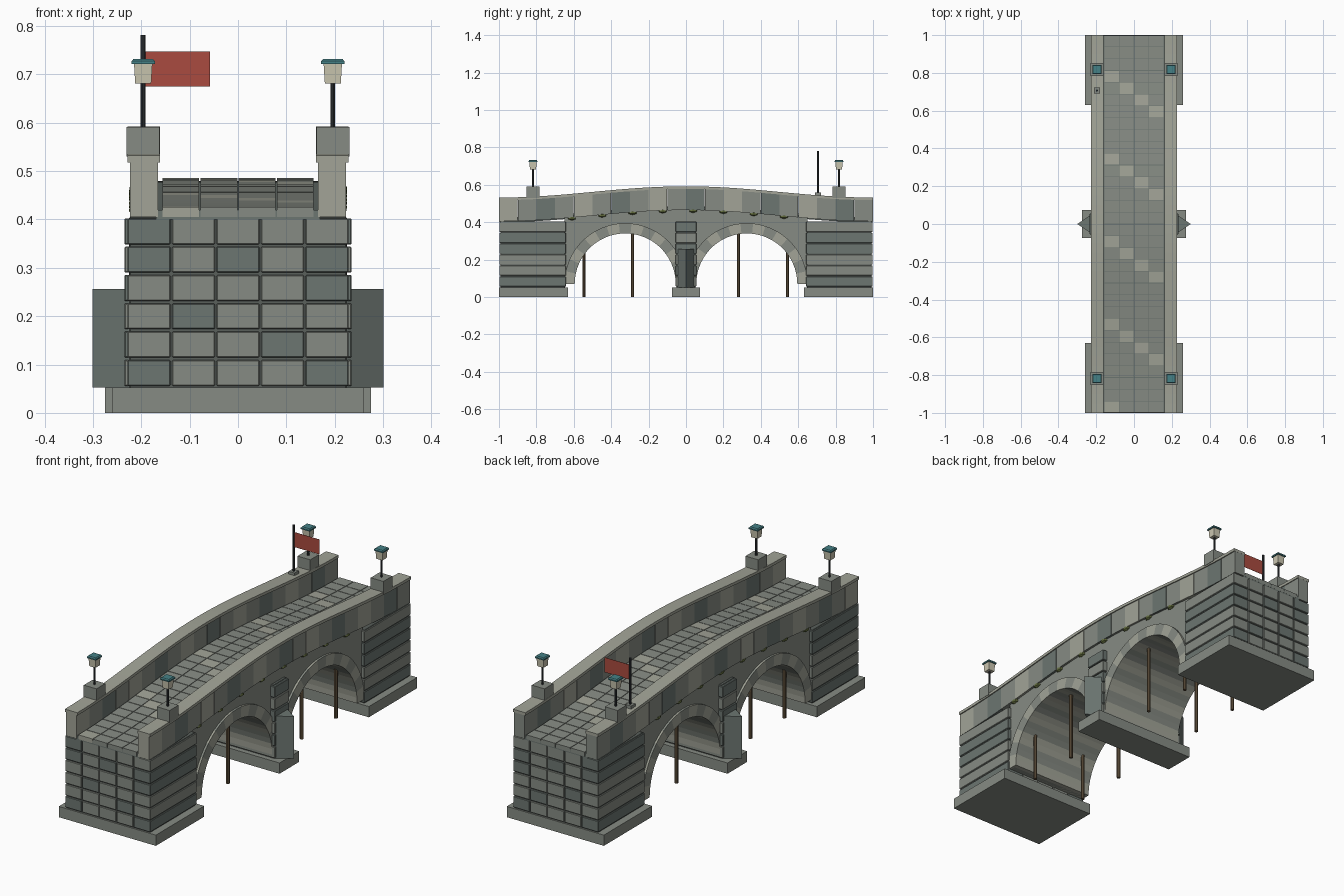
import bpy, bmesh
from math import cos, sin, pi, sqrt

if "Cube" in bpy.data.objects:
    bpy.data.objects.remove(bpy.data.objects["Cube"])

COLORS = {
    "stone": (0.24, 0.26, 0.23), "dark": (0.15, 0.18, 0.165), "pale": (0.36, 0.37, 0.31),
    "core": (0.10, 0.115, 0.105), "iron": (0.03, 0.035, 0.04), "teal": (0.06, 0.22, 0.24),
    "glass": (0.60, 0.57, 0.44), "red": (0.40, 0.07, 0.05), "wood": (0.13, 0.09, 0.05),
    "moss": (0.13, 0.16, 0.05)}
MATS = {}
for key, rgb in COLORS.items():
    MATS[key] = bpy.data.materials.new(key)
    MATS[key].diffuse_color = (*rgb, 1)


class Part:
    """Collects solids into one named object."""
    def __init__(self, name):
        self.name, self.bm, self.slots = name, bmesh.new(), []

    def slot(self, mat):
        if mat not in self.slots:
            self.slots.append(mat)
        return self.slots.index(mat)

    def loft(self, sections, mat):
        m = self.slot(mat)
        rings = [[self.bm.verts.new(p) for p in s] for s in sections]
        n = len(rings[0])
        faces = [rings[0][::-1], rings[-1]]
        for a, b in zip(rings, rings[1:]):
            faces += [(a[i], a[(i + 1) % n], b[(i + 1) % n], b[i]) for i in range(n)]
        for f in faces:
            self.bm.faces.new(f).material_index = m

    def span(self, x0, x1, ys, lo, hi, mat):
        """Solid running along y whose bottom and top heights are functions of y."""
        self.loft([[(x0, y, lo(y)), (x1, y, lo(y)), (x1, y, hi(y)), (x0, y, hi(y))] for y in ys], mat)

    def box(self, x0, x1, y0, y1, z0, z1, mat):
        self.span(x0, x1, (y0, y1), lambda y: z0, lambda y: z1, mat)

    def post(self, x, y, profile, n, mat):
        """Vertical n-sided solid from (radius, z) pairs."""
        a0 = pi / n
        self.loft([[(x + r * cos(a0 + 2 * pi * i / n), y + r * sin(a0 + 2 * pi * i / n), z)
                    for i in range(n)] for r, z in profile], mat)

    def done(self, bevel=0):
        bmesh.ops.recalc_face_normals(self.bm, faces=self.bm.faces[:])
        me = bpy.data.meshes.new(self.name)
        self.bm.to_mesh(me)
        self.bm.free()
        for s in self.slots:
            me.materials.append(MATS[s])
        ob = bpy.data.objects.new(self.name, me)
        bpy.context.collection.objects.link(ob)
        if bevel:
            mod = ob.modifiers.new("bevel", "BEVEL")
            mod.width, mod.segments = bevel, 1
        return ob


def rise(y):
    return 0.03 * (1 + cos(pi * y))


def level(z):
    return lambda y: z + rise(y)


def lin(a, b, n):
    return [a + (b - a) * i / n for i in range(n + 1)]


AC, AZ, RI, RO = 0.325, 0.07, 0.27, 0.325   # arch centre, springing height, radii
COURSE = 0.0585

# plinths under abutments and pier
p = Part("plinths")
for s in (-1, 1):
    p.box(-0.26, 0.26, min(s, s * 0.63), max(s, s * 0.63), 0, 0.052, "stone")
p.box(-0.275, 0.275, -0.075, 0.075, 0, 0.052, "stone")
p.done()

# abutments: five columns by six courses of long blocks around a core
for s, name in ((-1, "front_abutment"), (1, "back_abutment")):
    p = Part(name)
    lo, hi = sorted((s * 0.642, s * 0.998))
    p.box(-0.224, 0.224, lo + 0.006, hi - 0.006, 0.05, 0.405, "core")
    for r in range(6):
        for c in range(5):
            x, z = -0.23 + c * 0.092, 0.054 + r * COURSE
            dark = (c + 2 * r) % 5 == 0 or (r in (0, 4) and c in (0, 4))
            p.box(x + 0.002, x + 0.09, lo, hi, z + 0.002, z + COURSE - 0.003, "dark" if dark else "stone")
    p.done(0.002)

# centre pier courses
p = Part("pier")
p.box(-0.225, 0.225, -0.05, 0.05, 0.05, 0.405, "core")
for r in range(6):
    z = 0.054 + r * COURSE
    p.box(-0.235, 0.235, -0.055, 0.055, z + 0.002, z + COURSE - 0.003, "dark" if r % 2 else "stone")
p.done(0.002)

# pointed cutwaters on both pier faces
p = Part("cutwaters")
for s in (-1, 1):
    p.loft([[(s * 0.225, -0.05, z), (s * 0.301, 0, z), (s * 0.225, 0.05, z)] for z in (0.052, 0.256)], "dark")
p.done()

# arch rings of full-width voussoirs
p = Part("arch_rings")
N = 15
for c in (-AC, AC):
    for i in range(N):
        angs = lin(pi * i / N, pi * (i + 1) / N, 2)
        secs = []
        for a in angs:
            ca, sa = cos(a), sin(a)
            secs.append([(x, c + r * ca, AZ + r * sa)
                         for x, r in ((-0.222, RI), (0.222, RI), (0.222, RO), (-0.222, RO))])
        p.loft(secs, "stone" if i % 2 else "pale")
p.done()

# spandrel walls above the arches
RM = 0.29


def spandrel_bottom(y):
    return AZ + sqrt(max(0, RM ** 2 - (abs(y) - AC) ** 2))


p = Part("spandrel_walls")
half = [AC - RM * cos(pi * i / 24) for i in range(25)]
ys = [-0.65] + [-y for y in reversed(half)] + half + [0.65]
p.span(-0.212, 0.212, ys, spandrel_bottom, level(0.41), "stone")
p.done()

# roadway bed and paving stones with a diagonal pale pattern
p = Part("roadway_bed")
p.span(-0.17, 0.17, lin(-0.998, 0.998, 40), level(0.40), level(0.419), "dark")
p.done()
p = Part("paving")
for i in range(32):
    for j in range(4):
        x, y = -0.158 + j * 0.079, -1 + i * 0.0625
        p.span(x + 0.0015, x + 0.0775, (y + 0.0015, y + 0.061), level(0.405), level(0.426),
               "pale" if (i + j) % 7 == 0 else "stone")
p.done()

# parapets with coping
for s, name in ((-1, "left_parapet"), (1, "right_parapet")):
    p = Part(name)
    x0, x1 = sorted((s * 0.165, s * 0.223))
    for i in range(20):
        y = -1 + i * 0.1
        p.span(x0, x1, lin(y + 0.0005, y + 0.0995, 2), level(0.405), level(0.52),
               ("pale", "stone", "dark", "stone")[i % 4])
    x0, x1 = sorted((s * 0.161, s * 0.228))
    p.span(x0, x1, lin(-1, 1, 40), level(0.518), level(0.532), "pale")
    p.done()

# moss tufts under the parapets
p = Part("moss_tufts")
for s in (-1, 1):
    for k in range(8):
        y = -0.61 + k * 0.162
        z = 0.402 + rise(y)
        m = p.slot("moss")
        geo = bmesh.ops.create_icosphere(p.bm, subdivisions=1, radius=1)["verts"]
        for v in geo:
            v.co = (s * 0.215 + v.co.x * 0.012, y + v.co.y * 0.024, z + v.co.z * 0.012)
        for f in {f for v in geo for f in v.link_faces}:
            f.material_index = m
p.done()

# lamps on stone pedestals
R2 = sqrt(2)
for sx in (-1, 1):
    for sy in (-1, 1):
        p = Part(f"lamp_{'left' if sx < 0 else 'right'}_{'front' if sy < 0 else 'back'}")
        x, y = sx * 0.196, sy * 0.818
        p.box(x - 0.034, x + 0.034, y - 0.034, y + 0.034, 0.53, 0.591, "stone")
        p.post(x, y, [(0.005, 0.59), (0.005, 0.682)], 8, "iron")
        p.post(x, y, [(0.0165 * R2, 0.681), (0.019 * R2, 0.722)], 4, "glass")
        p.post(x, y, [(0.024 * R2, 0.721), (0.024 * R2, 0.727), (0.02 * R2, 0.732)], 4, "teal")
        p.done()

# flagpole with foot
p = Part("flagpole")
p.box(-0.212, -0.18, 0.69, 0.722, 0.535, 0.558, "stone")
p.post(-0.196, 0.706, [(0.0055, 0.55), (0.0055, 0.781)], 8, "iron")
p.done()
p = Part("flag")
p.box(-0.192, -0.058, 0.7055, 0.7065, 0.675, 0.747, "red")
p.done()

# timber posts under the arches
p = Part("timber_posts")
for x in (-0.145, 0.145):
    for y in (-0.545, -0.285, 0.28, 0.542):
        top = AZ + sqrt(RI ** 2 - (abs(y) - AC) ** 2) + 0.008
        p.post(x, y, [(0.009, 0), (0.009, top)], 8, "wood")
p.done()

for m in bpy.data.materials:
    if m.users and not m.is_grease_pencil:
        m.use_nodes = True
        m.node_tree.nodes["Principled BSDF"].inputs["Base Color"].default_value = m.diffuse_color
